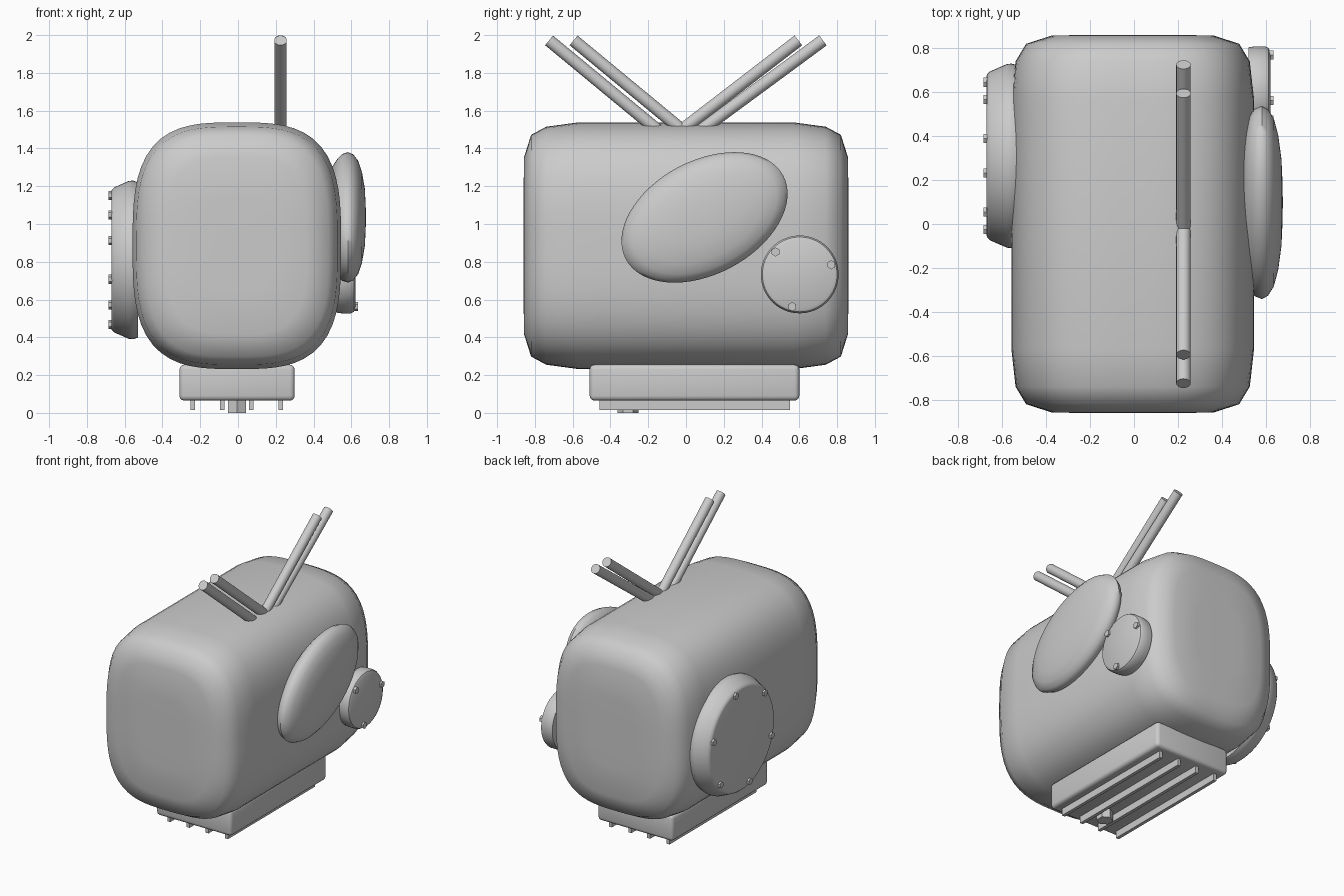
import bpy, bmesh
from math import sin, cos, pi, radians
from mathutils import Vector, Matrix

if "Cube" in bpy.data.objects:
    bpy.data.objects.remove(bpy.data.objects["Cube"])


def finish(name, bm, angle=40):
    bmesh.ops.recalc_face_normals(bm, faces=bm.faces[:])
    me = bpy.data.meshes.new(name)
    bm.to_mesh(me)
    bm.free()
    ob = bpy.data.objects.new(name, me)
    bpy.context.collection.objects.link(ob)
    if angle:
        bpy.ops.object.select_all(action='DESELECT')
        ob.select_set(True)
        bpy.context.view_layer.objects.active = ob
        bpy.ops.object.shade_smooth_by_angle(angle=radians(angle))
    return ob


def loft(name, rings, angle=40):
    """Bridge equal-length rings of points and cap both ends."""
    bm = bmesh.new()
    vs = [[bm.verts.new(p) for p in r] for r in rings]
    n = len(vs[0])
    for a, b in zip(vs, vs[1:]):
        for i in range(n):
            j = (i + 1) % n
            bm.faces.new((a[i], a[j], b[j], b[i]))
    bm.faces.new(vs[0])
    bm.faces.new(vs[-1])
    return finish(name, bm, angle)


def box(name, x0, x1, y0, y1, z0, z1, bevel=0):
    bm = bmesh.new()
    size = Matrix.Diagonal((x1 - x0, y1 - y0, z1 - z0, 1))
    mid = Matrix.Translation(((x0 + x1) / 2, (y0 + y1) / 2, (z0 + z1) / 2))
    bmesh.ops.create_cube(bm, size=1, matrix=mid @ size)
    if bevel:
        bmesh.ops.bevel(bm, geom=bm.edges[:], offset=bevel, segments=3,
                        profile=0.5, affect='EDGES')
    return finish(name, bm, 40 if bevel else 0)


def rod(name, a, b, r, sides, angle=40):
    a, b = Vector(a), Vector(b)
    d = b - a
    bm = bmesh.new()
    m = Matrix.Translation((a + b) / 2) @ d.to_track_quat('Z', 'Y').to_matrix().to_4x4()
    bmesh.ops.create_cone(bm, cap_ends=True, segments=sides, radius1=r,
                          radius2=r, depth=d.length, matrix=m)
    return finish(name, bm, angle)


def side_disc(name, cy, cz, ry, rz, tilt, profile, angle=40, n=64):
    """Disc facing sideways; profile is (radius factor, x) pairs."""
    rings = []
    for f, x in profile:
        ring = []
        for i in range(n):
            t = 2 * pi * i / n
            u, v = f * ry * cos(t), f * rz * sin(t)
            ring.append((x, cy + u * cos(tilt) - v * sin(tilt),
                         cz + u * sin(tilt) + v * cos(tilt)))
        rings.append(ring)
    return loft(name, rings, angle)


def bolts(name, cy, cz, r, start, count, x0, x1):
    for k in range(count):
        t = radians(start + 360 * k / count)
        y, z = cy + r * cos(t), cz + r * sin(t)
        rod(f"{name}_{k + 1}", (x0, y, z), (x1, y, z), 0.024, 6, 0)


def body_ring(y, hw, hh, n=72, e=3.2):
    ring = []
    for i in range(n):
        t = 2 * pi * i / n
        c, s = cos(t), sin(t)
        k = (abs(c) ** e + abs(s) ** e) ** (-1 / e)
        ring.append((-0.006 + hw * k * c, y, 0.885 + hh * k * s))
    return ring


# main rounded casing
half = [(0.57, 0.552, 0.653), (0.74, 0.533, 0.63), (0.82, 0.485, 0.587),
        (0.857, 0.37, 0.47), (0.861, 0.2, 0.25), (0.861, 0.05, 0.06)]
stations = [(-y, w, h) for y, w, h in reversed(half)] + half
loft("casing", [body_ring(*s) for s in stations], 55)

# finned foot
box("foot", -0.31, 0.30, -0.51, 0.60, 0.065, 0.255, 0.025)
for k, x in enumerate((-0.24, -0.083, 0.07, 0.227)):
    box(f"foot_fin_{k + 1}", x - 0.012, x + 0.012, -0.458, 0.55, 0.015, 0.08)
rod("drain_plug", (-0.005, -0.307, 0), (-0.005, -0.307, 0.08), 0.055, 6, 0).data.transform(
    Matrix.Identity(4))

# left round cover with six bolts
side_disc("left_cover", 0.31, 0.81, 0.42, 0.42, 0,
          [(0.98, -0.53), (1, -0.557), (0.995, -0.578), (0.915, -0.655),
           (0.885, -0.668), (0.86, -0.671)], 35)
bolts("left_bolt", 0.31, 0.81, 0.35, 17, 6, -0.65, -0.685)

# right small round cover with three bolts
side_disc("right_cover", 0.602, 0.733, 0.206, 0.206, 0,
          [(0.98, 0.52), (1, 0.55), (1, 0.598), (0.96, 0.613), (0.88, 0.621)], 35)
bolts("right_bolt", 0.602, 0.733, 0.175, 17, 3, 0.60, 0.634)

# right tilted oval cover
side_disc("oval_cover", 0.098, 1.035, 0.472, 0.30, radians(28),
          [(0.78, 0.50), (0.9, 0.527), (0.97, 0.55), (1, 0.582), (0.965, 0.61),
           (0.87, 0.636), (0.7, 0.656), (0.45, 0.671), (0.2, 0.676), (0.04, 0.677)], 50)

# four slanted rods on top
for k, (y0, y1) in enumerate(((0.02, 0.595), (0.125, 0.725),
                              (-0.06, -0.595), (-0.19, -0.725))):
    a, b = Vector((0.225, y0, 1.53)), Vector((0.225, y1, 1.972))
    rod(f"top_rod_{k + 1}", a + (a - b) * 0.12, b, 0.033, 32)
